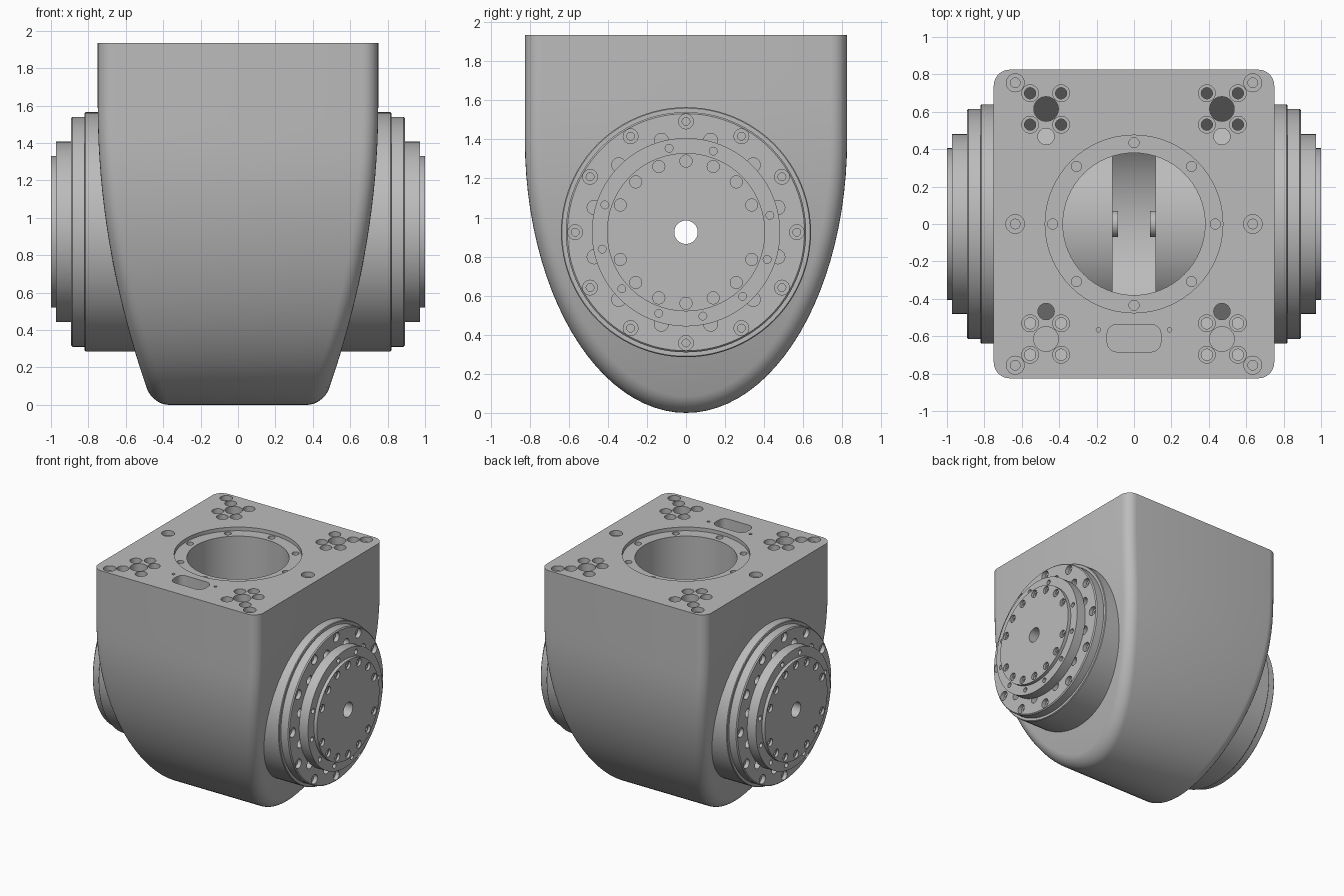
import bpy, bmesh
from math import sin, cos, pi, radians, sqrt
from mathutils import Matrix, Vector

if "Cube" in bpy.data.objects:
    bpy.data.objects.remove(bpy.data.objects["Cube"], do_unlink=True)

TOP, AXIS = 1.935, 0.925          # top plate height, joint axis height
HALF_Y, BULGE, ROUND = 0.825, 1.4, 0.085

grey = bpy.data.materials.new("machined_grey")
grey.use_nodes = True
grey.diffuse_color = (0.5, 0.5, 0.5, 1)
grey.node_tree.nodes["Principled BSDF"].inputs["Base Color"].default_value = (0.5, 0.5, 0.5, 1)


def make_object(name, bm):
    bmesh.ops.recalc_face_normals(bm, faces=bm.faces)
    mesh = bpy.data.meshes.new(name)
    bm.to_mesh(mesh)
    bm.free()
    mesh.materials.append(grey)
    obj = bpy.data.objects.new(name, mesh)
    bpy.context.collection.objects.link(obj)
    return obj


def lathe(bm, profile, matrix, segments=64, slope=0):
    """Solid of revolution from (radius, height) pairs; slope tilts the last ring."""
    rings = []
    for i, (r, h) in enumerate(profile):
        tilt = slope if i == len(profile) - 1 else 0
        ring = []
        for s in range(segments):
            a = 2 * pi * s / segments
            ring.append(bm.verts.new(matrix @ Vector((r * cos(a), r * sin(a), h + tilt * r * sin(a)))))
        rings.append(ring)
    for lo, hi in zip(rings, rings[1:]):
        for s in range(segments):
            t = (s + 1) % segments
            bm.faces.new((lo[s], lo[t], hi[t], hi[s]))
    bm.faces.new(rings[0])
    bm.faces.new(rings[-1])


def cut(obj, bm):
    cutter = make_object("cutter", bm)
    cutter.hide_render = True
    mod = obj.modifiers.new("cut", "BOOLEAN")
    mod.operation, mod.solver, mod.object = "DIFFERENCE", "EXACT", cutter
    bpy.context.view_layer.objects.active = obj
    bpy.ops.object.modifier_apply(modifier=mod.name)
    bpy.data.objects.remove(cutter, do_unlink=True)


def finish(obj):
    bpy.ops.object.select_all(action="DESELECT")
    obj.select_set(True)
    bpy.context.view_layer.objects.active = obj
    bpy.ops.object.shade_smooth_by_angle(angle=radians(30))


def along_x(side):
    """Local z becomes the joint axis pointing to the given side; local x is up, local y stays y."""
    return Matrix(((0, 0, side, 0), (0, 1, 0, 0), (1, 0, 0, AXIS), (0, 0, 0, 1)))


def width(z):
    return 0.75 - 0.115 * max(0, 1.6 - z) ** 2


# Housing: a U-shaped sweep whose sides taper downwards with rounded rims
side_path = [((1, 0), (1, 0), z) for z in (TOP, 1.75, 1.6, 1.5)]
path = [(HALF_Y, z, 1, 0) for _, _, z in side_path]
STEPS = 48
for i in range(STEPS + 1):
    t = pi * i / STEPS
    n = Vector((cos(t) / HALF_Y, -sin(t) / BULGE)).normalized()
    path.append((HALF_Y * cos(t), BULGE * (1 - sin(t)), n.x, n.y))
path += [(-HALF_Y, z, -1, 0) for _, _, z in reversed(side_path)]

bm = bmesh.new()
rows = []
for y, z, ny, nz in path:
    half = []
    for k in range(8):
        a = pi / 2 * k / 7
        inset = ROUND * (1 - sin(a))
        py, pz = y - ny * inset, z - nz * inset
        half.append((width(pz) - ROUND * (1 - cos(a)), py, pz))
    section = half + [(-x, py, pz) for x, py, pz in reversed(half)]
    rows.append([bm.verts.new(p) for p in section])
for a, b in zip(rows, rows[1:]):
    for k in range(len(a) - 1):
        bm.faces.new((a[k], a[k + 1], b[k + 1], b[k]))
last = len(rows) - 1
for end in (0, -1):
    for i in range(last // 2):
        loop = [rows[i][end], rows[i + 1][end], rows[last - i - 1][end], rows[last - i][end]]
        bm.faces.new(list(dict.fromkeys(loop)))
bm.faces.new(rows[0] + rows[-1][::-1])
housing = make_object("housing", bm)

# Central opening with a recessed seat
bm = bmesh.new()
lathe(bm, [(0.475, TOP + 0.1), (0.475, TOP - 0.03), (0.38, TOP - 0.03), (0.38, 1.0)], Matrix())
cut(housing, bm)

# Gap between the two drives and the bore along the joint axis
bm = bmesh.new()
lathe(bm, [(0.6, -0.115), (0.6, 0.115)], along_x(1))
cut(housing, bm)
bm = bmesh.new()
lathe(bm, [(0.06, -1.2), (0.06, 1.2)], along_x(1), 32)
cut(housing, bm)

# Holes in the top plate
bm = bmesh.new()


def top_hole(x, y, r, depth, inner=0, slope=0):
    profile = [(r, 0.02), (r, -depth)]
    if inner:
        profile += [(inner, -depth), (inner, -depth - 0.1)]
    lathe(bm, profile, Matrix.Translation((x, y, TOP)), 24, slope)


for i in range(8):
    a = pi / 4 * i
    top_hole(0.435 * cos(a), 0.435 * sin(a), 0.027, 0.1)
for sx in (-1, 1):
    top_hole(sx * 0.635, 0, 0.05, 0.04, 0.026)
    top_hole(sx * 0.19, -0.565, 0.012, 0.05)
    for sy in (-1, 1):
        top_hole(sx * 0.635, sy * 0.755, 0.048, 0.04, 0.026)
        top_hole(sx * 0.47, sy * 0.615, 0.066, 0.35, slope=sy * 1.6)
        top_hole(sx * 0.47, sy * 0.468, 0.044, 0.3, slope=-sy * 0.9)
        for dx in (-1, 1):
            for dy in (-1, 1):
                top_hole(sx * (0.4725 + dx * 0.083), sy * 0.615 + dy * 0.084, 0.045, 0.05, 0.03, sy * 1.2)
# Rounded cable slot
corners = []
for cx, cy, start in ((0.09, 0.02, 0), (-0.09, 0.02, 1), (-0.09, -0.02, 2), (0.09, -0.02, 3)):
    for k in range(7):
        a = pi / 2 * (start + k / 6)
        corners.append((cx + 0.054 * cos(a), cy - 0.61 + 0.054 * sin(a)))
slot = bm.faces.new([bm.verts.new((x, y, TOP + 0.02)) for x, y in corners])
grown = bmesh.ops.extrude_face_region(bm, geom=[slot], use_keep_orig=True)
bmesh.ops.translate(bm, vec=(0, 0, -0.12), verts=[v for v in grown["geom"] if isinstance(v, bmesh.types.BMVert)])
cut(housing, bm)
finish(housing)


# Rotary drives on both sides
def ring_of_holes(bm, angles, radius, profile, matrix):
    for deg in angles:
        a = radians(deg)
        lathe(bm, profile, matrix @ Matrix.Translation((radius * cos(a), radius * sin(a), 0)), 20)


def drive_part(name, profile, matrix, *holes):
    bm = bmesh.new()
    lathe(bm, profile, matrix, 96)
    obj = make_object(name, bm)
    bm = bmesh.new()
    lathe(bm, [(0.06, 0.02), (0.06, 1.2)], matrix, 32)
    for angles, radius, hole in holes:
        ring_of_holes(bm, angles, radius, hole, matrix)
    cut(obj, bm)
    finish(obj)


for label, side in (("left", 1), ("right", -1)):
    m = along_x(side)
    drive_part(label + "_drive_body",
               [(0.07, 0.085), (0.07, 0.115), (0.58, 0.115), (0.58, 0.45), (0.64, 0.45), (0.64, 0.815),
                (0.635, 0.82), (0.615, 0.82), (0.615, 0.885), (0.607, 0.893)], m,
               (range(0, 360, 30), 0.567, [(0.038, 0.92), (0.038, 0.86), (0.02, 0.86), (0.02, 0.8)]),
               (range(15, 360, 30), 0.487, [(0.036, 0.92), (0.036, 0.82)]))
    drive_part(label + "_output_ring", [(0.482, 0.893), (0.482, 0.973)], m,
               ([18.6 + 30 * i for i in range(12) if i not in (1, 10)], 0.438, [(0.02, 1.0), (0.02, 0.94)]))
    drive_part(label + "_output_cap", [(0.405, 0.96), (0.405, 1.0)], m,
               ([22.5 * i for i in range(16) if i % 8 != 4], 0.364,
                [(0.031, 1.02), (0.031, 0.98), (0.017, 0.98), (0.017, 0.97)]))
